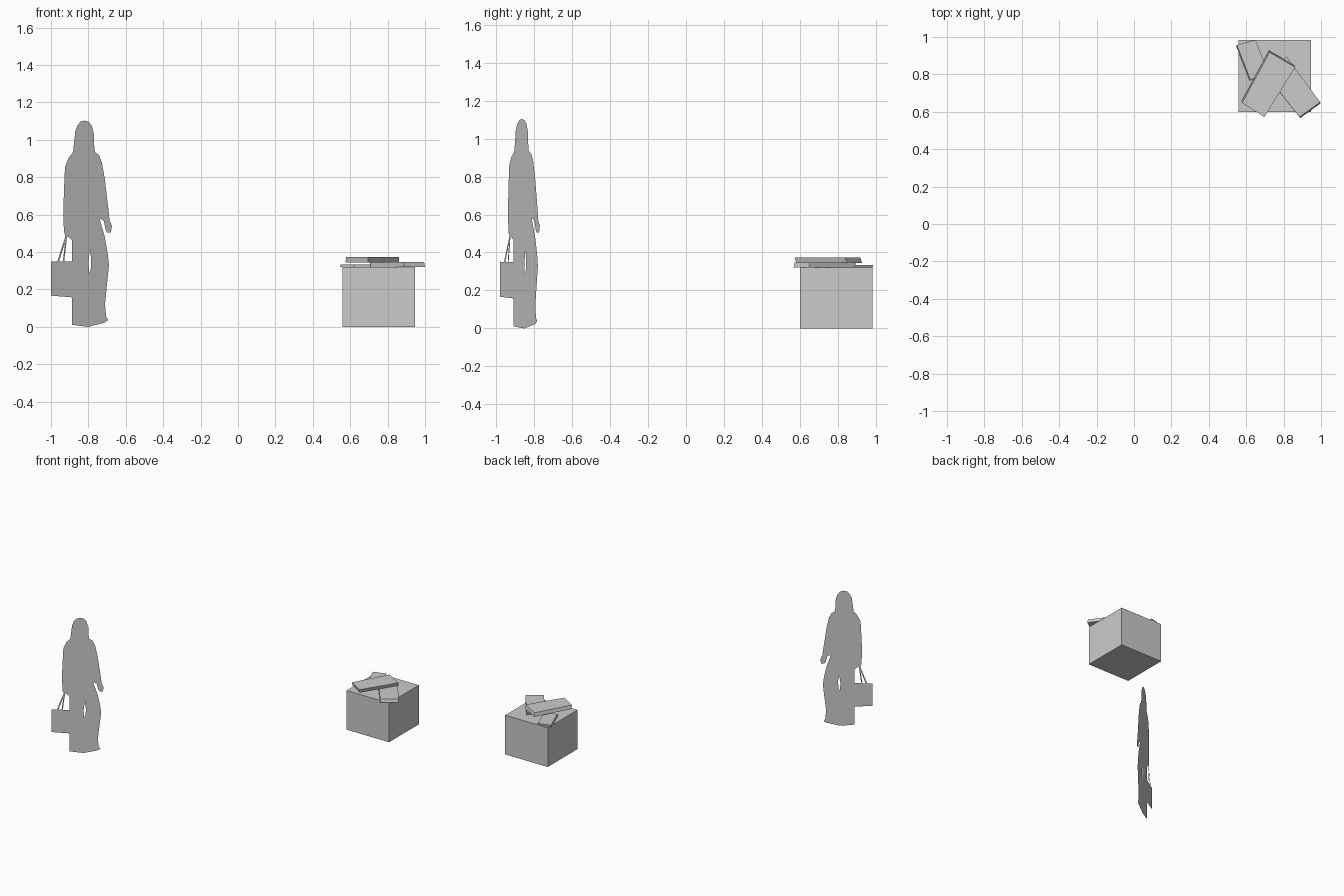
import bpy, bmesh

if "Cube" in bpy.data.objects:
    bpy.data.objects.remove(bpy.data.objects["Cube"])

def obj(name, bm):
    me = bpy.data.meshes.new(name)
    bm.to_mesh(me)
    bm.free()
    o = bpy.data.objects.new(name, me)
    bpy.context.collection.objects.link(o)
    return o

def cutout(name, *loops):
    """Flat paper-thin shape from (x, z) loops on the slanted figure plane; later loops are holes."""
    bm = bmesh.new()
    for pts in loops:
        vs = [bm.verts.new((x, 0, z)) for x, z in pts]
        for a, b in zip(vs, vs[1:] + vs[:1]):
            bm.edges.new((a, b))
    bmesh.ops.triangle_fill(bm, use_beauty=True, edges=bm.edges[:], normal=(0, -1, 0))
    for v in bm.verts:
        v.co.y = -0.98 + 0.645 * (v.co.x + 1)
    for f in bm.faces:
        f.normal_update()
        if f.normal.y > 0:
            f.normal_flip()
    return obj(name, bm)

def slab(name, corners, z0, z1, lean=(0, 0)):
    """Block with a four-cornered top; lean shifts the bottom sideways."""
    bm = bmesh.new()
    top = [bm.verts.new((x, y, z1)) for x, y in corners]
    bot = [bm.verts.new((x + lean[0], y + lean[1], z0)) for x, y in corners]
    bm.faces.new(top)
    bm.faces.new(bot[::-1])
    for i in range(4):
        j = (i + 1) % 4
        bm.faces.new((top[i], bot[i], bot[j], top[j]))
    bmesh.ops.recalc_face_normals(bm, faces=bm.faces[:])
    return obj(name, bm)

# standing figure silhouette
body = [(-.82, 1.103), (-.84, 1.098), (-.857, 1.08), (-.87, 1.045), (-.876, .99), (-.882, .933),
        (-.905, .905), (-.925, .855), (-.929, .76), (-.934, .63), (-.931, .51), (-.922, .485),
        (-.905, .48), (-.888, .465), (-.888, .012), (-.85, .006), (-.80, .0), (-.75, .013),
        (-.715, .022), (-.695, .036), (-.705, .055), (-.711, .12), (-.69, .33), (-.697, .395),
        (-.712, .48), (-.728, .535), (-.741, .582), (-.717, .565), (-.708, .52), (-.70, .505),
        (-.68, .505), (-.674, .54), (-.687, .57), (-.692, .62), (-.712, .79), (-.728, .88),
        (-.743, .917), (-.765, .935), (-.77, .98), (-.77, 1.03), (-.782, 1.075), (-.798, 1.096)]
leg_gap = [(-.792, .42), (-.785, .36), (-.787, .31), (-.797, .285), (-.799, .35)]
cutout("figure", body, leg_gap)

# carried bag and its two handles
cutout("bag", [(-1, .35), (-.888, .35), (-.888, .158), (-1, .167)])
cutout("bag_handle_left", [(-.966, .35), (-.956, .35), (-.914, .487), (-.922, .487)])
cutout("bag_handle_right", [(-.936, .35), (-.929, .35), (-.914, .483), (-.921, .483)])

# pedestal block
slab("pedestal", [(.56, .60), (.945, .60), (.945, .983), (.56, .983)], 0, .32)

# books scattered on top
slab("book_back", [(.55, .957), (.65, .985), (.717, .81), (.623, .77)], .32, .334, (-.005, -.003))
slab("book_right", [(.815, .895), (.995, .652), (.885, .572), (.705, .80)], .321, .346, (.004, -.006))
slab("book_top", [(.725, .918), (.862, .838), (.697, .572), (.578, .647)], .345, .373, (-.003, .009))
